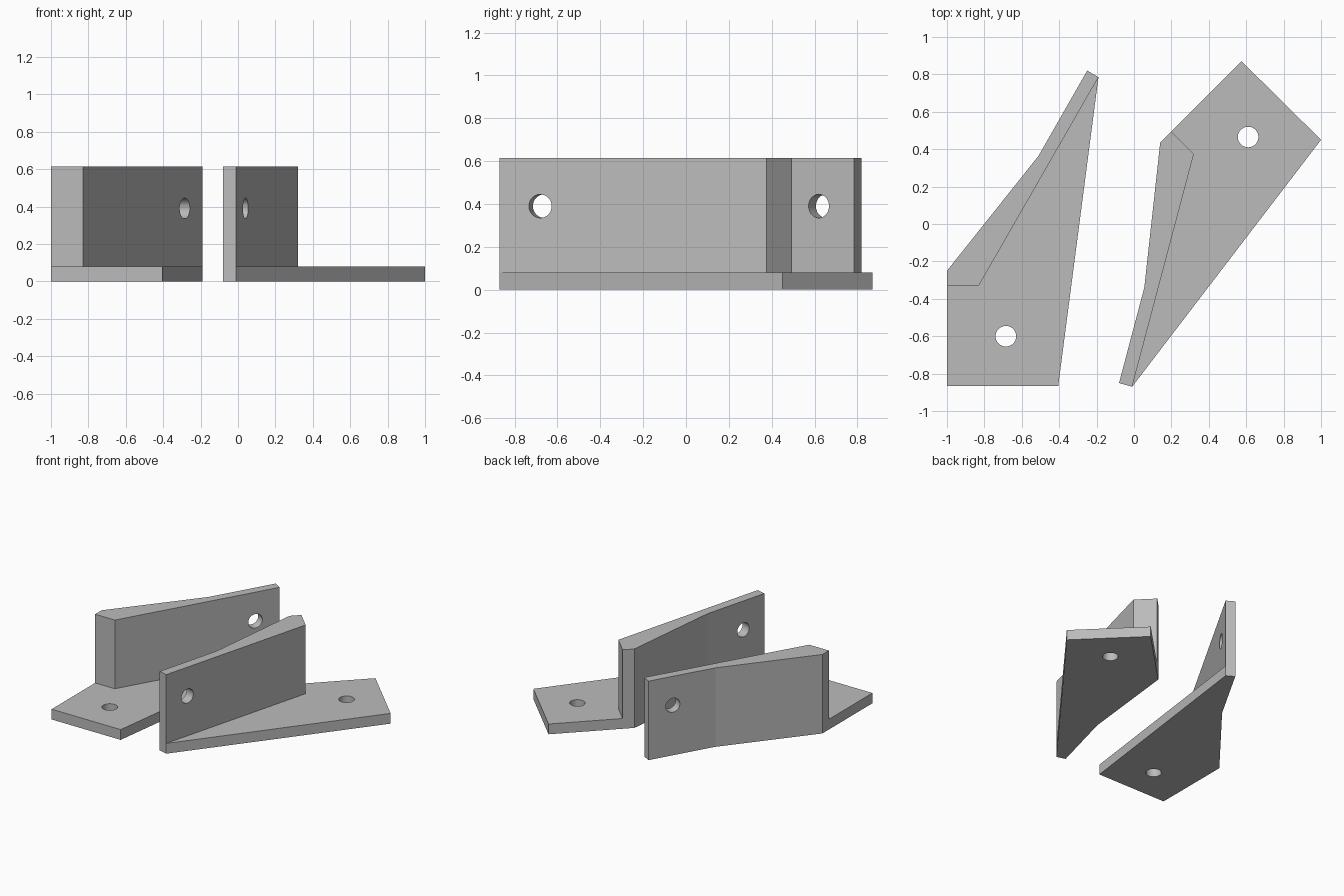
import bpy
import bmesh
from mathutils import Vector

cube = bpy.data.objects.get("Cube")
if cube:
    bpy.data.objects.remove(cube, do_unlink=True)

BASE_TOP, WALL_TOP = 0.08, 0.615
HOLE_RADIUS, HOLE_Z = 0.055, 0.39

grey = bpy.data.materials.new("plain grey")
grey.use_nodes = True
colour = (0.5, 0.5, 0.5, 1)
grey.diffuse_color = colour
grey.node_tree.nodes["Principled BSDF"].inputs["Base Color"].default_value = colour


def raise_faces(bm, faces, height, keep):
    """Extrude faces straight up and return the new geometry."""
    geom = bmesh.ops.extrude_face_region(bm, geom=faces, use_keep_orig=keep)["geom"]
    verts = [g for g in geom if isinstance(g, bmesh.types.BMVert)]
    bmesh.ops.translate(bm, verts=verts, vec=(0, 0, height))
    return [g for g in geom if isinstance(g, bmesh.types.BMFace)]


def drill(obj, centre, axis):
    """Cut a round through-hole along the axis."""
    bpy.ops.mesh.primitive_cylinder_add(
        vertices=40, radius=HOLE_RADIUS, depth=0.5, location=centre,
        rotation=Vector(axis).to_track_quat("Z", "Y").to_euler())
    cutter = bpy.context.object
    cutter.name = "hole_cutter"
    cutter.hide_render = True
    mod = obj.modifiers.new("hole", "BOOLEAN")
    mod.operation, mod.solver, mod.object = "DIFFERENCE", "EXACT", cutter
    bpy.context.view_layer.objects.active = obj
    bpy.ops.object.modifier_apply(modifier=mod.name)
    bpy.data.objects.remove(cutter, do_unlink=True)


def bracket(name, floor, wall, base_hole, wall_hole):
    # Flat plan split into an open floor and the wall footprint
    bm = bmesh.new()
    verts = {p: bm.verts.new((*p, 0)) for p in dict.fromkeys(floor + wall)}
    plan = [bm.faces.new([verts[p] for p in part]) for part in (floor, wall)]

    # Base plate, then the tall wall on its footprint
    tops = raise_faces(bm, plan, BASE_TOP, True)
    wall_mid = sum((Vector(p) for p in wall), Vector((0, 0))) / len(wall)
    foot = min(tops, key=lambda f: (f.calc_center_median().xy - wall_mid).length)
    raise_faces(bm, [foot], WALL_TOP - BASE_TOP, False)

    # Merge coplanar faces so each side is one clean plane
    bmesh.ops.recalc_face_normals(bm, faces=bm.faces)
    bmesh.ops.dissolve_limit(bm, angle_limit=0.01, verts=bm.verts, edges=bm.edges)
    mesh = bpy.data.meshes.new(name)
    bm.to_mesh(mesh)
    bm.free()
    mesh.materials.append(grey)
    obj = bpy.data.objects.new(name, mesh)
    bpy.context.collection.objects.link(obj)

    # Mounting hole in the plate and cross hole square to the inner wall face
    drill(obj, (*base_hole, 0), (0, 0, 1))
    along = Vector(wall_hole[1]) - Vector(wall_hole[2])
    drill(obj, (*wall_hole[0], HOLE_Z), (along.y, -along.x, 0))


bracket(
    "right_bracket",
    floor=[(-1, -0.865), (-0.405, -0.865), (-0.19, 0.785), (-0.83, -0.33), (-1, -0.33)],
    wall=[(-0.19, 0.785), (-0.25, 0.82), (-0.51, 0.365), (-1, -0.25), (-1, -0.33), (-0.83, -0.33)],
    base_hole=(-0.685, -0.6),
    wall_hole=((-0.285, 0.62), (-0.19, 0.785), (-0.83, -0.33)))

bracket(
    "left_bracket",
    floor=[(-0.01, -0.87), (1, 0.45), (0.575, 0.87), (0.2, 0.495), (0.32, 0.375)],
    wall=[(0.32, 0.375), (0.2, 0.495), (0.14, 0.435), (0.055, -0.34), (-0.08, -0.85), (-0.01, -0.87)],
    base_hole=(0.61, 0.465),
    wall_hole=((0.04, -0.68), (0.32, 0.375), (-0.01, -0.87)))
